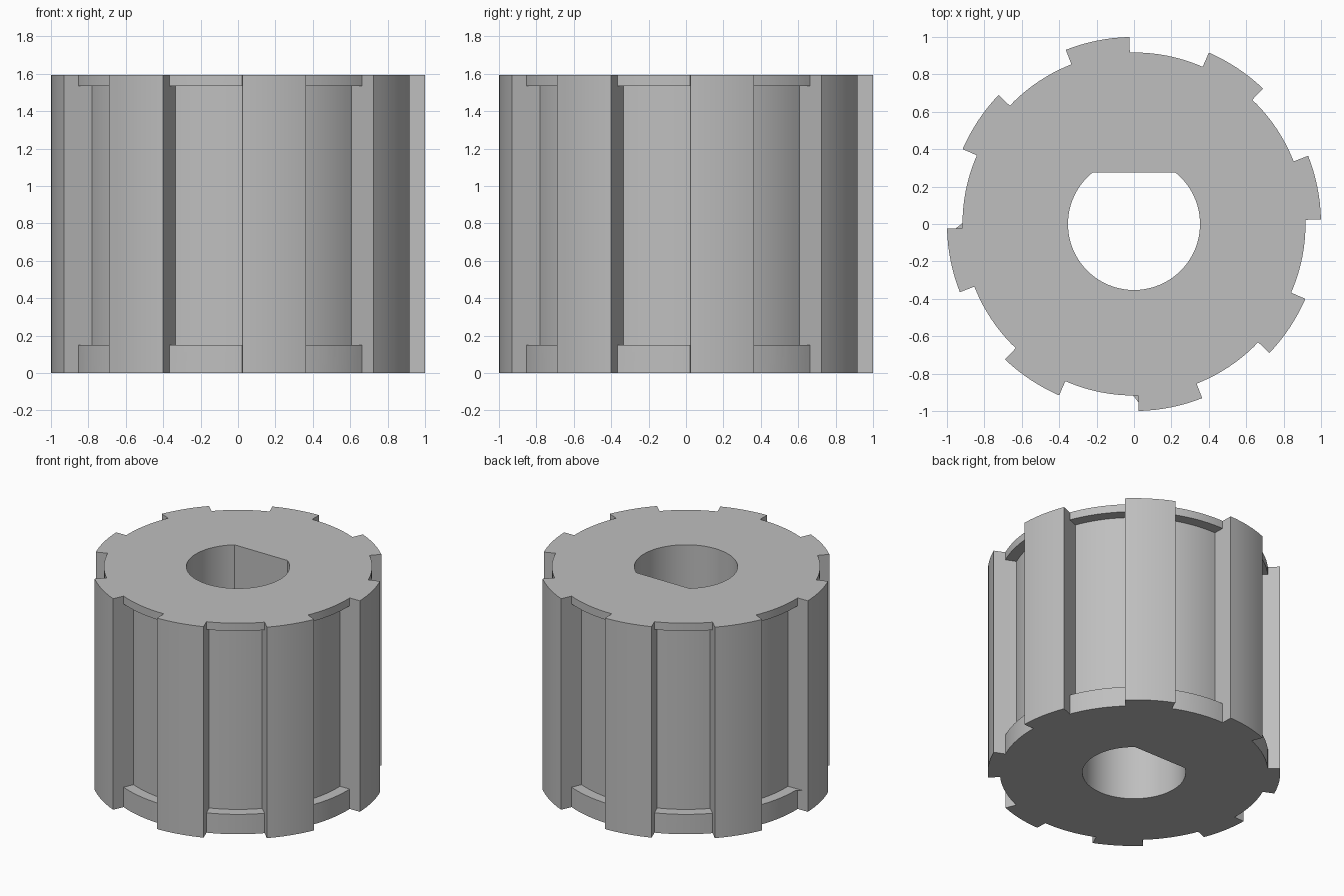
import bpy
import bmesh
from math import radians, sin, cos, asin, pi

HEIGHT = 1.592
TOOTH_R, LIP_R, CORE_R = 1.0, 0.917, 0.837
BORE_R, BORE_FLAT = 0.353, 0.275
TEETH = 8
PITCH = 2 * pi / TEETH
START, TOOTH_W = radians(1.4), radians(20)
LIP_LOW, LIP_HIGH = 0.15, 1.533

cube = bpy.data.objects.get("Cube")
if cube:
    bpy.data.objects.remove(cube, do_unlink=True)

grey = bpy.data.materials.new("plain grey")
grey.use_nodes = True
colour = (0.52, 0.52, 0.52, 1)
grey.diffuse_color = colour
grey.node_tree.nodes["Principled BSDF"].inputs["Base Color"].default_value = colour


def arc(radius, a, b, steps):
    """Points along an arc from angle a to angle b."""
    angles = [a + (b - a) * i / steps for i in range(steps + 1)]
    return [(radius * cos(t), radius * sin(t)) for t in angles]


def extruded(name, loops, z0, z1):
    """Solid prism from closed loops; inner loops become holes or islands."""
    bm = bmesh.new()
    for loop in loops:
        verts = [bm.verts.new((x, y, z0)) for x, y in loop]
        for v, w in zip(verts, verts[1:] + verts[:1]):
            bm.edges.new((v, w))
    bmesh.ops.triangle_fill(bm, edges=bm.edges[:], use_beauty=True)
    grown = bmesh.ops.extrude_face_region(bm, geom=bm.faces[:], use_keep_orig=True)
    top = [g for g in grown["geom"] if isinstance(g, bmesh.types.BMVert)]
    bmesh.ops.translate(bm, verts=top, vec=(0, 0, z1 - z0))
    bmesh.ops.recalc_face_normals(bm, faces=bm.faces[:])
    mesh = bpy.data.meshes.new(name)
    bm.to_mesh(mesh)
    bm.free()
    mesh.materials.append(grey)
    obj = bpy.data.objects.new(name, mesh)
    bpy.context.collection.objects.link(obj)
    return obj


# Toothed outline, and a round bore with one flat side
outline, pockets = [], []
for k in range(TEETH):
    a = START + k * PITCH
    b, c = a + TOOTH_W, a + PITCH
    outline += arc(TOOTH_R, a, b, 8) + arc(LIP_R, b, c, 10)
    pockets.append(arc(CORE_R, b, c, 10) + arc(0.96, c, b, 10))
flat = asin(BORE_FLAT / BORE_R)
bore = arc(BORE_R, pi - flat, 2 * pi + flat, 64)

rotor = extruded("toothed_rotor", [outline, bore], 0, HEIGHT)

# Recessed pockets between the teeth, leaving a lip at each end
cutter = extruded("pocket_cutter", pockets, LIP_LOW, LIP_HIGH)
cutter.hide_render = True
cut = rotor.modifiers.new("pockets", 'BOOLEAN')
cut.operation = 'DIFFERENCE'
cut.solver = 'EXACT'
cut.object = cutter

bpy.ops.object.select_all(action='DESELECT')
rotor.select_set(True)
bpy.context.view_layer.objects.active = rotor
bpy.ops.object.modifier_apply(modifier=cut.name)
bpy.data.objects.remove(cutter, do_unlink=True)
bpy.ops.object.shade_smooth_by_angle(angle=radians(30))
